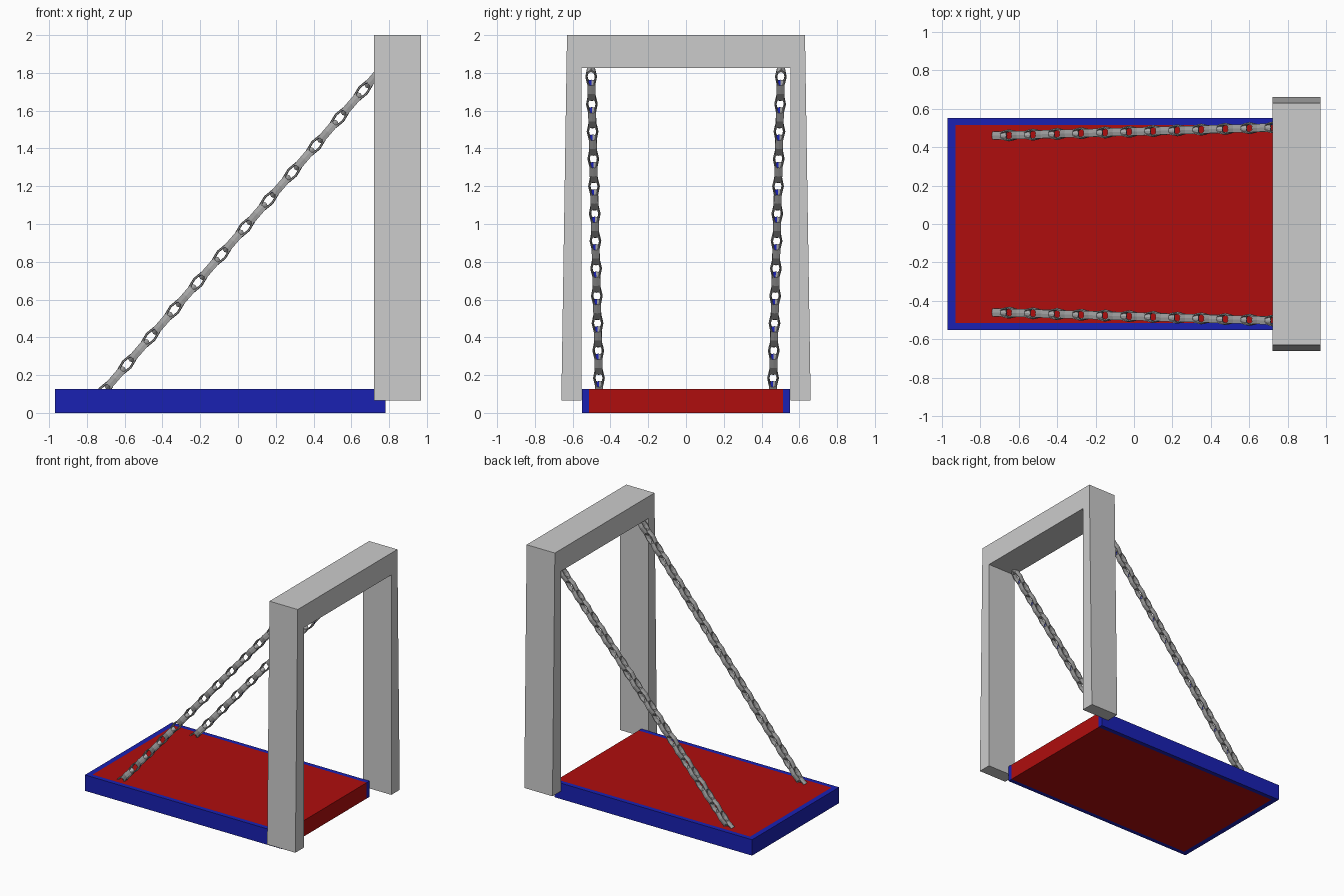
import bpy, bmesh, math
from mathutils import Vector, Matrix

if "Cube" in bpy.data.objects:
    bpy.data.objects.remove(bpy.data.objects["Cube"])


def material(name, rgb):
    m = bpy.data.materials.new(name)
    m.diffuse_color = (*rgb, 1)
    m.use_nodes = True
    m.node_tree.nodes["Principled BSDF"].inputs["Base Color"].default_value = m.diffuse_color
    return m


BLUE = material("blue", (0.01, 0.015, 0.45))
RED = material("red", (0.43, 0.004, 0.004))
GREY = material("grey", (0.4, 0.4, 0.4))


def finish(name, bm, mats=()):
    bmesh.ops.recalc_face_normals(bm, faces=bm.faces[:])
    me = bpy.data.meshes.new(name)
    bm.to_mesh(me)
    bm.free()
    for m in mats:
        me.materials.append(m)
    ob = bpy.data.objects.new(name, me)
    bpy.context.collection.objects.link(ob)
    return ob


def prism(name, points, offset, mats=()):
    """Extrude a flat outline along an offset vector."""
    bm = bmesh.new()
    face = bm.faces.new([bm.verts.new(p) for p in points])
    ext = bmesh.ops.extrude_face_region(bm, geom=[face])
    verts = [g for g in ext["geom"] if isinstance(g, bmesh.types.BMVert)]
    bmesh.ops.translate(bm, verts=verts, vec=offset)
    return finish(name, bm, mats)


# Platform: red deck held in a blue rim that is open at the gate end
X0, X1, W, H = -0.97, 0.78, 0.55, 0.127
XI, WI = -0.928, 0.514
rim = [(X1, -W), (X0, -W), (X0, W), (X1, W), (X1, WI), (XI, WI), (XI, -WI), (X1, -WI)]
prism("platform_rim", [(x, y, 0) for x, y in rim], (0, 0, H), [BLUE])
deck = [(XI, -WI), (X1, -WI), (X1, WI), (XI, WI)]
prism("platform_deck", [(x, y, 0) for x, y in deck], (0, 0, H), [RED])

# Gate frame: slightly splayed posts and a lintel
gate = [(-0.66, 0.065), (-0.63, 2), (0.63, 2), (0.66, 0.065),
        (0.553, 0.065), (0.553, 1.825), (-0.553, 1.825), (-0.553, 0.065)]
prism("gate_frame", [(0.72, y, z) for y, z in gate], (0.25, 0, 0))


def add_link(bm, centre, along, side, normal, paint):
    """Low-poly oval ring; its long axis follows the chain."""
    NU, NV, k = 8, 6, 0.25
    ring = []
    for i in range(NU):
        u = 2 * math.pi * i / NU
        row = []
        for j in range(NV):
            v = 2 * math.pi * j / NV
            s = 1 + k * math.cos(v)
            p = (centre + along * (0.06 * s * math.cos(u))
                 + side * (0.025 * s * math.sin(u)) + normal * (0.024 * math.sin(v)))
            row.append(bm.verts.new(p))
        ring.append(row)
    for i in range(NU):
        for j in range(NV):
            a, b = ring[i], ring[(i + 1) % NU]
            n = (j + 1) % NV
            f = bm.faces.new((a[j], b[j], b[n], a[n]))
            f.normal_update()
            c = f.calc_center_median() - centre
            # small blue facet under the upper end of the upright links
            if paint and c.dot(along) > 0.04 and f.normal.dot(side) > 0.2 and f.normal.y < -0.1:
                f.material_index = 1


# Chains: links alternate between lying flat and standing upright
for sign, name in ((-1, "front_chain"), (1, "back_chain")):
    start = Vector((-0.7125, sign * 0.459, 0.1125))
    end = Vector((0.725, sign * 0.502, 1.78))
    along = (end - start).normalized()
    across = Vector((0, 1, 0))
    across = (across - along * across.dot(along)).normalized()
    under = across.cross(along)
    if under.z > 0:
        under = -under
    bm = bmesh.new()
    for i in range(24):
        c = start.lerp(end, i / 23)
        if i % 2:
            add_link(bm, c, along, across, under, False)
        else:
            add_link(bm, c, along, under, across, True)
    finish(name, bm, [GREY, BLUE])
